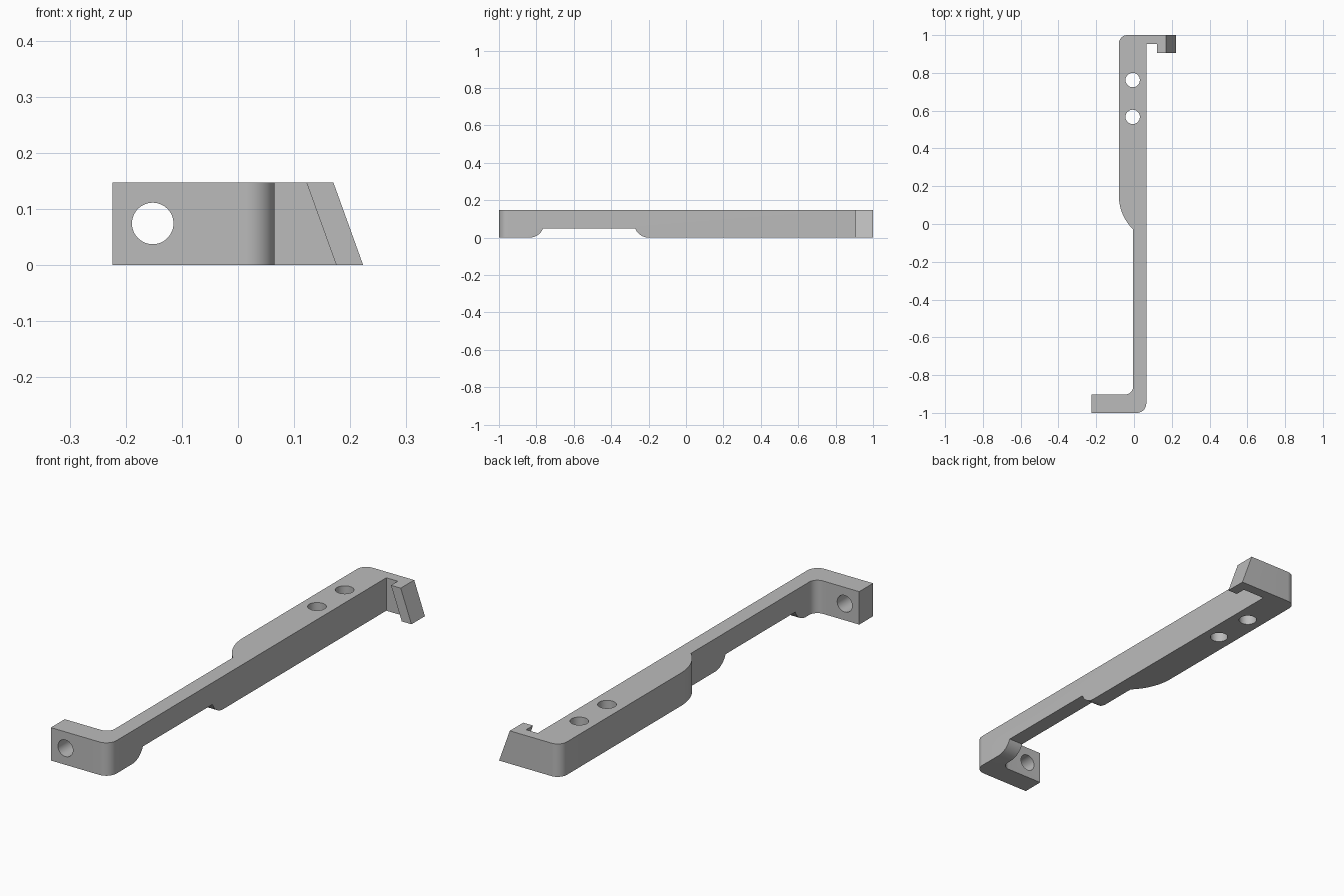
import bpy, bmesh, math
from mathutils import Vector, Matrix

cube = bpy.data.objects.get("Cube")
if cube:
    bpy.data.objects.remove(cube, do_unlink=True)

HEIGHT = 0.147   # thickness of the bracket
SLANT = 0.053    # how far the hook leans outward at its foot

grey = bpy.data.materials.new("plain_grey")
grey.use_nodes = True
colour = (0.5, 0.5, 0.5, 1)
grey.diffuse_color = colour
grey.node_tree.nodes["Principled BSDF"].inputs["Base Color"].default_value = colour


def arc(cx, cy, r, start, end, steps=14):
    """Points along a circular arc, angles in degrees."""
    angles = [math.radians(start + (end - start) * i / steps) for i in range(steps + 1)]
    return [(cx + r * math.cos(a), cy + r * math.sin(a)) for a in angles]


def make_object(name, bm):
    bmesh.ops.recalc_face_normals(bm, faces=bm.faces[:])
    mesh = bpy.data.meshes.new(name)
    bm.to_mesh(mesh)
    bm.free()
    mesh.materials.append(grey)
    obj = bpy.data.objects.new(name, mesh)
    bpy.context.collection.objects.link(obj)
    return obj


def prism(name, lower, upper):
    """Solid between two matching rings of 3D points."""
    bm = bmesh.new()
    a = [bm.verts.new(p) for p in lower]
    b = [bm.verts.new(p) for p in upper]
    bm.faces.new(a)
    bm.faces.new(b)
    for i in range(len(a)):
        j = (i + 1) % len(a)
        bm.faces.new((a[i], a[j], b[j], b[i]))
    return make_object(name, bm)


def drill(name, centre, radius, axis):
    bm = bmesh.new()
    rot = Vector((0, 0, 1)).rotation_difference(Vector(axis)).to_matrix().to_4x4()
    bmesh.ops.create_cone(bm, cap_ends=True, segments=48, radius1=radius, radius2=radius,
                          depth=0.4, matrix=Matrix.Translation(centre) @ rot)
    return make_object(name, bm)


# Plan outline: foot, slim bar, hook, wide mounting section
big = 0.25
sweep = math.degrees(math.acos((big - 0.075) / big))
outline = [(-0.224, -0.902), (-0.224, -1)]
outline += arc(0.015, -0.95, 0.05, -90, 0)
outline += [(0.065, 0.953), (0.122, 0.953), (0.122, 0.905), (0.17, 0.905), (0.17, 1)]
outline += arc(-0.035, 0.955, 0.045, 90, 180)
outline += arc(-0.08 + big, 0.15, big, 180, 180 + sweep)
outline += arc(-0.045, -0.862, 0.04, 0, -90)

# The hook leans, so its lower points are pushed outward
lower = [(x + (SLANT if x > 0.1 else 0), y, 0) for x, y in outline]
upper = [(x, y, HEIGHT) for x, y in outline]
bracket = prism("bracket_arm", lower, upper)

# Underside relief with rounded ends
r, depth = 0.08, 0.05
turn = math.degrees(math.acos((r - depth) / r))
relief = arc(-0.838, r, r, -90, -90 + turn)
relief += arc(-0.198, r, r, -90 - turn, -90)
relief += [(-0.198, -0.1), (-0.838, -0.1)]
cutters = [
    prism("relief_cutter", [(-0.15, y, z) for y, z in relief], [(0.2, y, z) for y, z in relief]),
    drill("front_mount_hole_cutter", (-0.007, 0.567, 0.07), 0.038, (0, 0, 1)),
    drill("rear_mount_hole_cutter", (-0.007, 0.762, 0.07), 0.038, (0, 0, 1)),
    drill("foot_hole_cutter", (-0.152, -0.95, 0.074), 0.037, (0, 1, 0)),
]

# Apply the cuts, then discard the cutters
bpy.ops.object.select_all(action='DESELECT')
bracket.select_set(True)
bpy.context.view_layer.objects.active = bracket
for cutter in cutters:
    cutter.hide_render = True
    mod = bracket.modifiers.new(cutter.name, 'BOOLEAN')
    mod.operation = 'DIFFERENCE'
    mod.solver = 'EXACT'
    mod.object = cutter
    bpy.ops.object.modifier_apply(modifier=mod.name)
    bpy.data.objects.remove(cutter, do_unlink=True)

bpy.ops.object.shade_smooth_by_angle(angle=math.radians(30))
